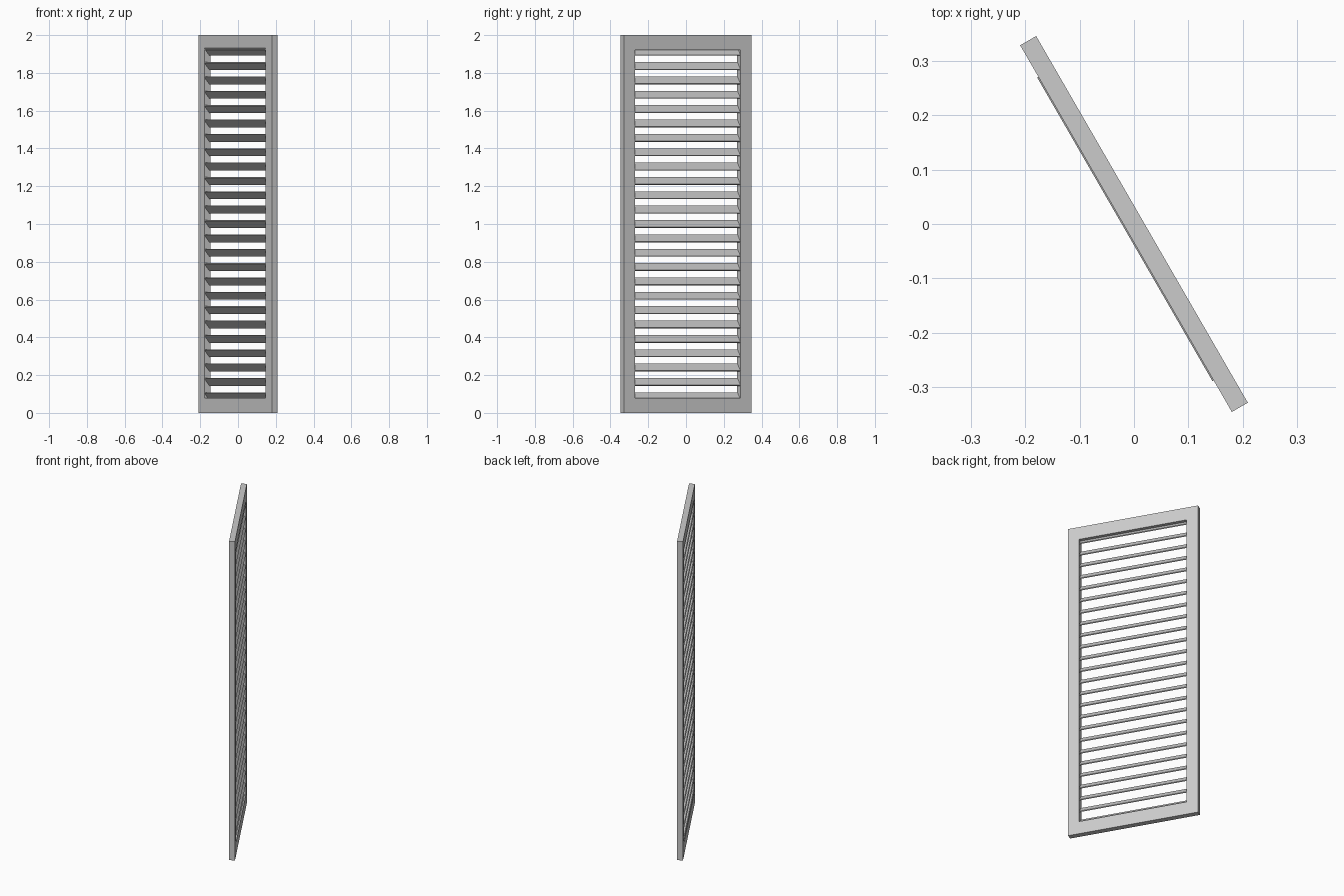
import bpy, bmesh
from math import radians
from mathutils import Matrix

if "Cube" in bpy.data.objects:
    bpy.data.objects.remove(bpy.data.objects["Cube"])

HALF_W, STILE = 0.39, 0.067      # frame half width, side member width
HEIGHT, RAIL = 2.0, 0.08         # frame height, top/bottom member height
DEPTH = 0.034
TURN = Matrix.Rotation(radians(-60), 4, 'Z')   # the panel stands swung open


def make_object(name, bm):
    bmesh.ops.recalc_face_normals(bm, faces=bm.faces)
    mesh = bpy.data.meshes.new(name)
    bm.to_mesh(mesh)
    bm.free()
    obj = bpy.data.objects.new(name, mesh)
    bpy.context.collection.objects.link(obj)
    obj.matrix_world = TURN
    return obj


def rect(bm, hx, z0, z1, y):
    return [bm.verts.new((x, y, z)) for x, z in
            ((-hx, z0), (hx, z0), (hx, z1), (-hx, z1))]


# Frame: rectangular ring extruded through its depth
bm = bmesh.new()
outer = rect(bm, HALF_W, 0, HEIGHT, -DEPTH / 2)
inner = rect(bm, HALF_W - STILE, RAIL, HEIGHT - RAIL, -DEPTH / 2)
for i in range(4):
    j = (i + 1) % 4
    bm.faces.new((outer[i], outer[j], inner[j], inner[i]))
ext = bmesh.ops.extrude_face_region(bm, geom=bm.faces[:], use_keep_orig=True)
new_verts = [v for v in ext["geom"] if isinstance(v, bmesh.types.BMVert)]
bmesh.ops.translate(bm, verts=new_verts, vec=(0, DEPTH, 0))
make_object("frame", bm)

# Slats: thin tilted boards, high edge on the front side, repeated up the opening
COUNT, PITCH = 25, 0.076
bm = bmesh.new()
bmesh.ops.create_cube(
    bm, size=1,
    matrix=Matrix.Translation((0, -0.0015, 1 - PITCH * (COUNT - 1) / 2))
    @ Matrix.Rotation(radians(-50), 4, 'X')
    @ Matrix.Diagonal((2 * (HALF_W - STILE), 0.049, 0.006, 1)))
slats = make_object("slats", bm)
array = slats.modifiers.new("repeat", 'ARRAY')
array.count = COUNT
array.use_relative_offset = False
array.use_constant_offset = True
array.constant_offset_displace = (0, 0, PITCH)
